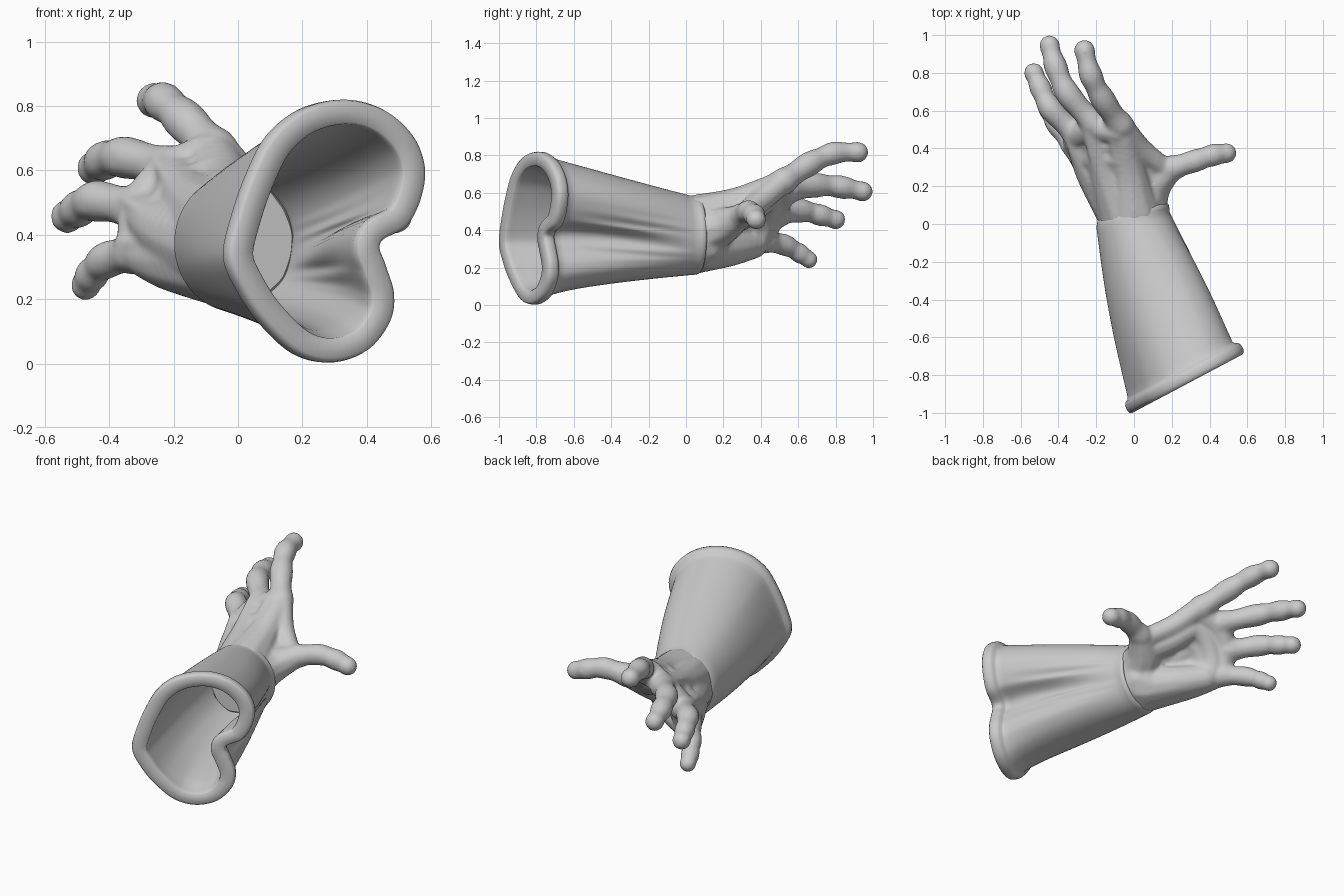
import bpy, bmesh, math
from mathutils import Vector, Matrix

if "Cube" in bpy.data.objects:
    bpy.data.objects.remove(bpy.data.objects["Cube"])


def spline(p, i, u, closed=False):
    """Catmull-Rom point on segment i; entries are tuples of any length."""
    n = len(p)
    g = (lambda k: p[k % n]) if closed else (lambda k: p[max(0, min(n - 1, k))])
    return [0.5 * (2 * b + (c - a) * u + (2 * a - 5 * b + 4 * c - d) * u * u
                   + (3 * b - a - 3 * c + d) * u ** 3)
            for a, b, c, d in zip(g(i - 1), g(i), g(i + 1), g(i + 2))]


def add_object(name, bm):
    me = bpy.data.meshes.new(name)
    bm.to_mesh(me)
    bm.free()
    ob = bpy.data.objects.new(name, me)
    bpy.context.collection.objects.link(ob)
    for f in me.polygons:
        f.use_smooth = True
    return ob


# ---------- Sleeve: kidney-shaped cuff lofted to a round wrist, hollow ----------
CUFF = [(.34, .82), (.21, .79), (.11, .71), (.05, .6), (.0, .46), (-.025, .33), (.02, .22),
        (.09, .12), (.19, .03), (.3, .003), (.41, .04), (.48, .13), (.492, .22), (.465, .31),
        (.45, .375), (.53, .425), (.575, .51), (.588, .61), (.55, .71), (.46, .79)]
outline = [Vector(spline(CUFF, i, k / 6, True)) for i in range(len(CUFF)) for k in range(6)]
N = len(outline)
AXIS = Vector((-.45, .89, 0))


def cuff_ring(offset, shift):
    ring = []
    for i, p in enumerate(outline):
        t = (outline[(i + 2) % N] - outline[i - 2]).normalized()
        q = p + Vector((t.y, -t.x)) * offset
        ring.append(Vector((q.x, -.995 + .53 * q.x, q.y)) + AXIS * shift)
    return ring


def wrist_ring(scale, shift=0):
    ring = []
    for p in outline:
        a = math.atan2(p.y - .41, p.x - .26)
        c, s = math.cos(a) * scale, math.sin(a) * scale
        ring.append(Vector((-.005 + .193 * c, .02 + .045 * c + shift, .373 + .213 * s)))
    return ring


def loft_wall(start, end, steps):
    rings = []
    for k in range(steps + 1):
        t = k / steps
        ring = []
        for a, b, o in zip(start, end, outline):
            v = a.lerp(b, t ** .95)
            # underside rises quickly behind the cuff, then runs level
            low = max(0, min(1, (.4 - o.y) / .3))
            v.z += (b.z - a.z) * low * (t ** .55 - t) * .9
            # slight swelling of the sides
            v.x += .018 * math.sin(math.pi * t) * max(-1, min(1, (o.x - .26) / .2))
            # pinched cloth folds running out of the notch
            near = math.exp(-((o.y - .39) / .1) ** 2) if o.x > .3 else 0
            v.x += near * math.sin(math.pi * t) * (.009 * math.sin(o.y * 75 + t * 5) - .022 * (1 - t))
            ring.append(v)
        rings.append(ring)
    return rings


outer = loft_wall(cuff_ring(-.03, .085), wrist_ring(1), 26)
hem = [wrist_ring(.995, .02), wrist_ring(.975, .04), wrist_ring(.93, .05), wrist_ring(.89, .03)]
inner = loft_wall(cuff_ring(-.078, .03), wrist_ring(.87), 20)
rim = [cuff_ring(o, s) for o, s in
       ((-.076, .008), (-.07, 0), (-.014, 0), (-.004, .008), (0, .025),
        (-.001, .05), (-.01, .066), (-.024, .074))]
rings = rim + outer + hem + inner[::-1]
bm = bmesh.new()
vs = [[bm.verts.new(v) for v in r] for r in rings]
for j in range(len(vs)):
    a, b = vs[j], vs[(j + 1) % len(vs)]
    for i in range(N):
        k = (i + 1) % N
        bm.faces.new((a[i], a[k], b[k], b[i]))
bmesh.ops.recalc_face_normals(bm, faces=bm.faces[:])
add_object("sleeve", bm)

# ---------- Hand: chains of spheres fused into one skin ----------
hand = bmesh.new()


def chain(points, dip=0.0, sub=8, grow=1.0):
    """Sweep spheres along (x, y, z, radius); dip thins between joints."""
    for i in range(len(points) - 1):
        for k in range(sub + (i == len(points) - 2)):
            u = k / sub
            x, y, z, r = spline(points, i, u)
            r *= grow * (1 - dip * math.sin(math.pi * u) ** 2)
            bmesh.ops.create_icosphere(hand, subdivisions=2, radius=r,
                                       matrix=Matrix.Translation((x, y, z)))


# fingers: knuckle, two joints, tip
FINGERS = {
    "index": [(-.07, .52, .66, .066), (-.165, .66, .755, .06), (-.23, .79, .812, .056), (-.262, .92, .817, .05)],
    "middle": [(-.21, .53, .605, .066), (-.35, .69, .64, .06), (-.415, .835, .63, .056), (-.447, .945, .607, .049)],
    "ring": [(-.31, .48, .48, .066), (-.44, .61, .505, .058), (-.495, .72, .48, .053), (-.53, .8, .457, .048)],
    "little": [(-.32, .42, .345, .062), (-.41, .53, .32, .053), (-.455, .61, .275, .048), (-.473, .657, .243, .043)],
}
# palm rays: wrist and mid-palm points leading to each knuckle
RAYS = {
    "index": [(.0, .05, .445, .148), (-.03, .28, .535, .1)],
    "middle": [(-.04, .05, .42, .152), (-.14, .28, .5, .1)],
    "ring": [(-.045, .05, .35, .152), (-.215, .28, .41, .1)],
    "little": [(-.02, .05, .315, .152), (-.2, .27, .32, .1)],
}
for name, f in FINGERS.items():
    chain(f, dip=.13, grow=1.15)
    chain(RAYS[name] + [f[0]])
    # tendon ridge on the back of the hand
    k = Vector(f[0][:3])
    m = Vector(RAYS[name][1][:3])
    back = Vector((-.75, -.25, .55)).normalized()
    chain([(*(m + back * .08), .016), (*(m.lerp(k, .5) + back * .071), .02), (*(k + back * .05), .03)], sub=14)

# flesh bridging the rays: mid-palm, behind the knuckles, and pads on the palm side
chain([(-.05, .35, .57, .085), (-.16, .36, .52, .085), (-.235, .35, .43, .085), (-.235, .33, .335, .085)])
chain([(-.09, .49, .645, .073), (-.215, .505, .585, .073), (-.3, .46, .475, .072), (-.305, .405, .36, .068)])
chain([(-.07, .42, .59, .08), (-.17, .43, .54, .08), (-.25, .405, .44, .08), (-.26, .37, .345, .078)])

# thumb, ball of the thumb, heel of the hand and thumb web
chain([(.2, .295, .475, .064), (.325, .335, .5, .057), (.42, .365, .48, .056), (.489, .375, .457, .05)], dip=.1, grow=1.12)
chain([(.025, .05, .39, .152), (.09, .19, .42, .105), (.2, .295, .475, .066)])
chain([(-.01, .1, .3, .125), (-.12, .24, .305, .1), (-.24, .36, .325, .08)])
chain([(-.05, .5, .645, .066), (.03, .4, .56, .065), (.15, .3, .48, .06)])
chain([(-.07, .42, .56, .07), (-.0, .34, .5, .075), (.09, .25, .45, .08)])
# fuller wrist
chain([(-.01, .06, .355, .187), (-.01, .06, .395, .187)], sub=4)

skin = add_object("hand", hand)
remesh = skin.modifiers.new("fuse", 'REMESH')
remesh.mode = 'VOXEL'
remesh.voxel_size = .009
remesh.use_smooth_shade = True
smooth = skin.modifiers.new("soften", 'SMOOTH')
smooth.factor = .5
smooth.iterations = 18

# bake the fused skin and trim its hidden end inside the sleeve
dg = bpy.context.evaluated_depsgraph_get()
baked = bpy.data.meshes.new_from_object(skin.evaluated_get(dg))
raw = skin.data
skin.modifiers.clear()
skin.data = baked
bpy.data.meshes.remove(raw)
bm = bmesh.new()
bm.from_mesh(baked)
cut = bmesh.ops.bisect_plane(bm, geom=bm.verts[:] + bm.edges[:] + bm.faces[:],
                             plane_co=(0, -.03, .38), plane_no=(-.3, .95, 0), clear_inner=True)
edges = [e for e in cut['geom_cut'] if isinstance(e, bmesh.types.BMEdge)]
bmesh.ops.holes_fill(bm, edges=edges, sides=0)
bm.to_mesh(baked)
bm.free()
for f in baked.polygons:
    f.use_smooth = len(f.vertices) < 5
